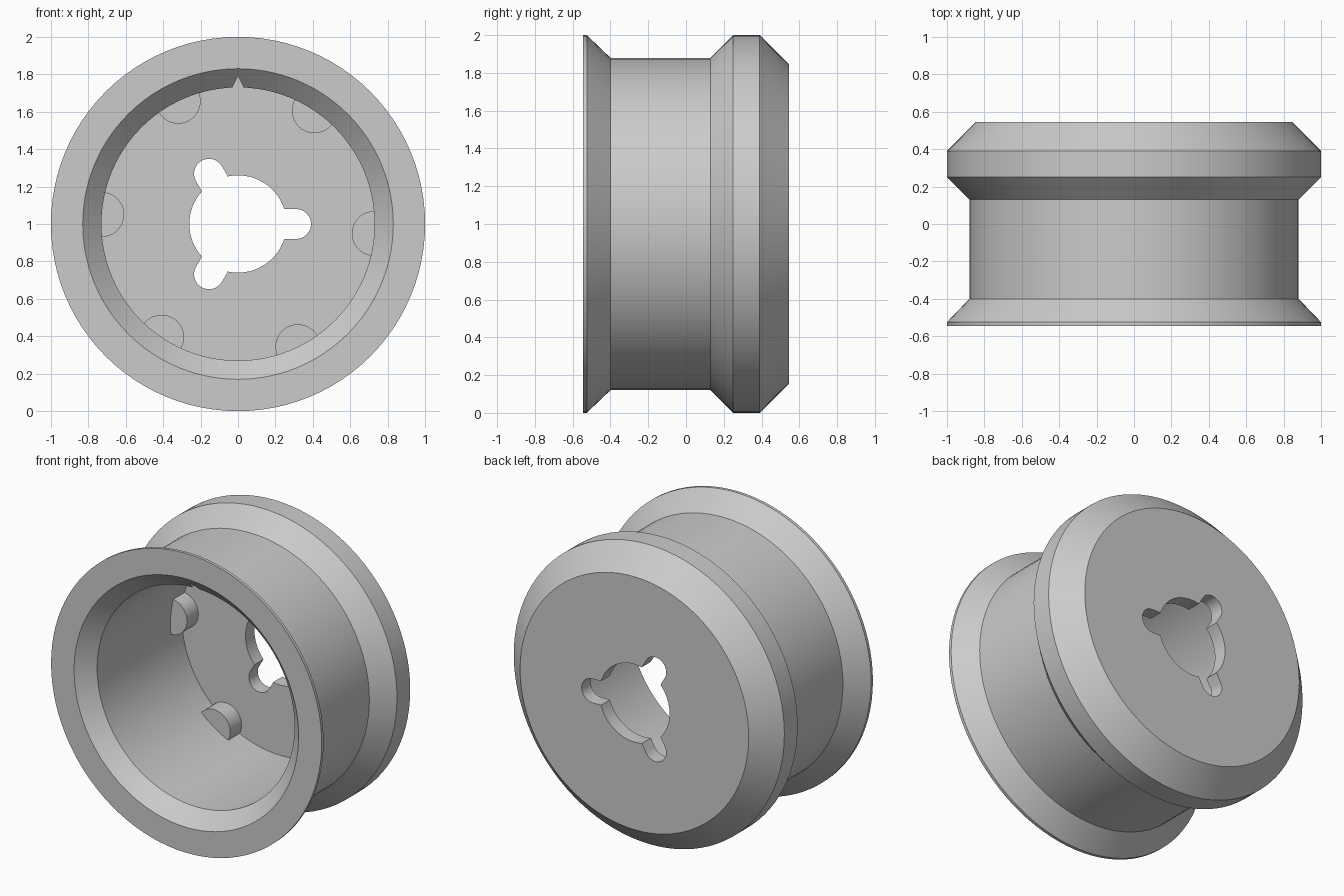
import bpy, bmesh
from math import sin, cos, pi, radians, asin

cube = bpy.data.objects.get("Cube")
if cube:
    bpy.data.objects.remove(cube, do_unlink=True)

SIDES = 96
AXIS_Z = 1.0
FLOOR_Y, BACK_Y, FRONT_Y = 0.45, 0.545, -0.545
BORE_R = 0.73

grey = bpy.data.materials.new("plain_grey")
grey.use_nodes = True
colour = (0.6, 0.6, 0.6, 1)
grey.diffuse_color = colour
grey.node_tree.nodes["Principled BSDF"].inputs["Base Color"].default_value = colour


def loft(name, rings):
    """Join rings of (x, y, z) points with quads and cap both ends."""
    bm = bmesh.new()
    loops = [[bm.verts.new(p) for p in ring] for ring in rings]
    n = len(loops[0])
    for a, b in zip(loops, loops[1:]):
        for i in range(n):
            j = (i + 1) % n
            bm.faces.new((a[i], a[j], b[j], b[i]))
    bm.faces.new(loops[0][::-1])
    bm.faces.new(loops[-1])
    bmesh.ops.recalc_face_normals(bm, faces=bm.faces)
    mesh = bpy.data.meshes.new(name)
    bm.to_mesh(mesh)
    bm.free()
    mesh.materials.append(grey)
    obj = bpy.data.objects.new(name, mesh)
    bpy.context.collection.objects.link(obj)
    return obj


def circle(r, y, cx=0, cz=0, n=SIDES):
    return [(cx + r * cos(2 * pi * i / n), y, AXIS_Z + cz + r * sin(2 * pi * i / n))
            for i in range(n)]


def prism(name, outline, y0, y1):
    return loft(name, [[(x, y, AXIS_Z + z) for x, z in outline] for y in (y0, y1)])


def smooth(obj):
    obj.data.shade_smooth()
    obj.data.set_sharp_from_angle(angle=radians(25))


# Hub shell: from the recess floor, out over the front rim, round to the back face
profile = [(BORE_R, FLOOR_Y), (BORE_R, -0.445), (0.83, FRONT_Y), (1, FRONT_Y),
           (1, -0.525), (0.88, -0.4), (0.88, 0.13), (1, 0.25), (1, 0.39),
           (0.845, BACK_Y)]
hub = loft("hub", [circle(r, y) for r, y in profile])

# Centre hole outline: a circle with three rounded slots
HOLE_R, SLOT_R, SLOT_C = 0.26, 0.08, 0.31
edge = asin(SLOT_R / HOLE_R)
outline = []
for k in range(3):
    turn = k * 2 * pi / 3
    for i in range(17):
        a = -pi / 2 + pi * i / 16
        x, z = SLOT_C + SLOT_R * cos(a), SLOT_R * sin(a)
        outline.append((x * cos(turn) - z * sin(turn), x * sin(turn) + z * cos(turn)))
    for i in range(17):
        a = turn + edge + (2 * pi / 3 - 2 * edge) * i / 16
        outline.append((HOLE_R * cos(a), HOLE_R * sin(a)))
hole_cutter = prism("hole_cutter", outline, 0.3, 0.7)

# Triangular index groove at the top of the bore
groove_cutter = prism("groove_cutter", [(-0.045, 0.7), (0.045, 0.7), (0, 0.79)],
                      -0.7, FLOOR_Y - 0.002)

for cutter in (hole_cutter, groove_cutter):
    cutter.hide_render = True
    mod = hub.modifiers.new("cut", "BOOLEAN")
    mod.operation = "DIFFERENCE"
    mod.solver = "EXACT"
    mod.object = cutter
graph = bpy.context.evaluated_depsgraph_get()
cut_mesh = bpy.data.meshes.new_from_object(hub.evaluated_get(graph))
hub.modifiers.clear()
hub.data = cut_mesh
for cutter in (hole_cutter, groove_cutter):
    bpy.data.objects.remove(cutter, do_unlink=True)
smooth(hub)

# Six half-round pegs on the bore wall, standing on the recess floor
for k in range(6):
    a = radians(-4 + 60 * k)
    cx, cz = BORE_R * cos(a), BORE_R * sin(a)
    peg = loft(f"peg_{k + 1}", [circle(0.12, y, cx, cz, 40) for y in (0.33, 0.48)])
    smooth(peg)
